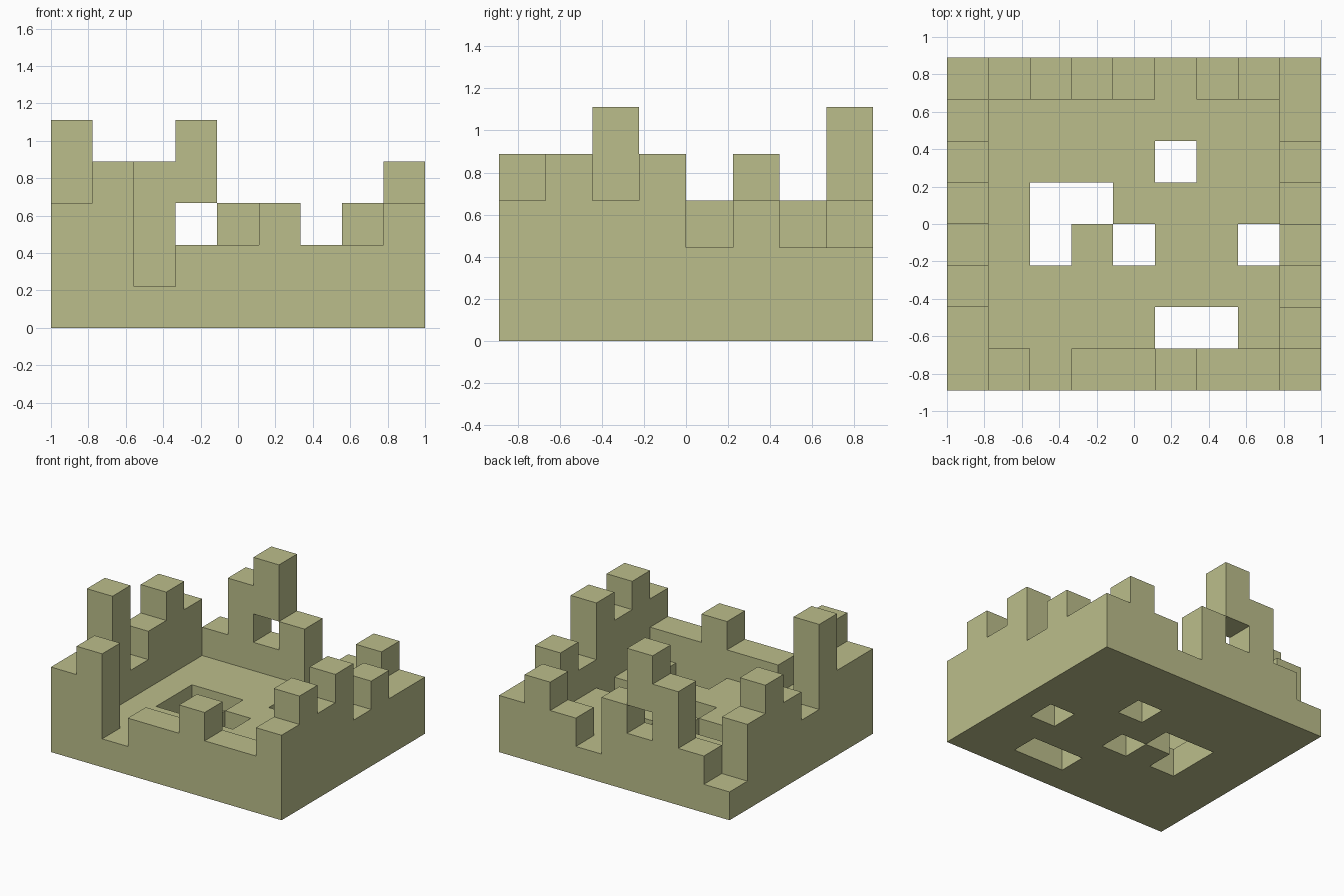
import bpy
import bmesh
from mathutils import Vector

old = bpy.data.objects.get("Cube")
if old:
    bpy.data.objects.remove(old, do_unlink=True)

COLS, ROWS = 9, 8
U = 2 / COLS  # edge length of one block

# Plain olive stone
stone = bpy.data.materials.new("olive_stone")
stone.use_nodes = True
colour = (0.50, 0.515, 0.258, 1)
stone.diffuse_color = colour
bsdf = stone.node_tree.nodes["Principled BSDF"]
bsdf.inputs["Base Color"].default_value = colour
bsdf.inputs["Roughness"].default_value = 0.9

# Wall heights in blocks, left to right along x, or front to back along y
FRONT = [3, 4, 1, 2, 2, 3, 2, 2, 3]
BACK = [1, 2, 4, 5, 3, 1, 2, 3, 2]
LOW_X_SIDE = [3, 5, 2, 3, 4, 3]
HIGH_X_SIDE = [4, 3, 4, 2, 3, 2]
PITS = {(5, 5), (2, 4), (3, 4), (2, 3), (4, 3), (7, 3), (5, 1), (6, 1)}
WINDOW = (3, ROWS - 1, 2)


def wall(heights, start, step):
    """Blocks of a wall standing on the floor slab."""
    return {(start[0] + step[0] * n, start[1] + step[1] * n, k)
            for n, h in enumerate(heights) for k in range(1, h)}


parts = {
    "floor_slab": {(i, j, 0) for i in range(COLS) for j in range(ROWS)
                   if (i, j) not in PITS},
    "front_wall": wall(FRONT, (0, 0), (1, 0)),
    "back_wall": wall(BACK, (0, ROWS - 1), (1, 0)) - {WINDOW},
    "right_wall": wall(LOW_X_SIDE, (0, 1), (0, 1)),
    "left_wall": wall(HIGH_X_SIDE, (COLS - 1, 1), (0, 1)),
}
solid = set().union(*parts.values())


def build(name, blocks):
    """Make one part, keeping only block faces open to the air."""
    bm = bmesh.new()
    for block in blocks:
        centre = Vector(block) + Vector((0.5, 0.5, 0.5))
        for axis in range(3):
            for sign in (-1, 1):
                normal = Vector((0, 0, 0))
                normal[axis] = sign
                if tuple(int(c + n) for c, n in zip(block, normal)) in solid:
                    continue
                a, b = Vector((0, 0, 0)), Vector((0, 0, 0))
                a[(axis + 1) % 3] = 0.5
                b[(axis + 2) % 3] = 0.5 * sign
                mid = centre + normal / 2
                ring = (mid - a - b, mid + a - b, mid + a + b, mid - a + b)
                bm.faces.new([bm.verts.new(p) for p in ring])
    bmesh.ops.remove_doubles(bm, verts=bm.verts, dist=0.001)
    # Scale to size and centre on the origin
    bmesh.ops.translate(bm, verts=bm.verts, vec=(-COLS / 2, -ROWS / 2, 0))
    bmesh.ops.scale(bm, verts=bm.verts, vec=(U, U, U))
    mesh = bpy.data.meshes.new(name)
    bm.to_mesh(mesh)
    bm.free()
    mesh.materials.append(stone)
    bpy.context.collection.objects.link(bpy.data.objects.new(name, mesh))


for part_name, part_blocks in parts.items():
    build(part_name, part_blocks)
